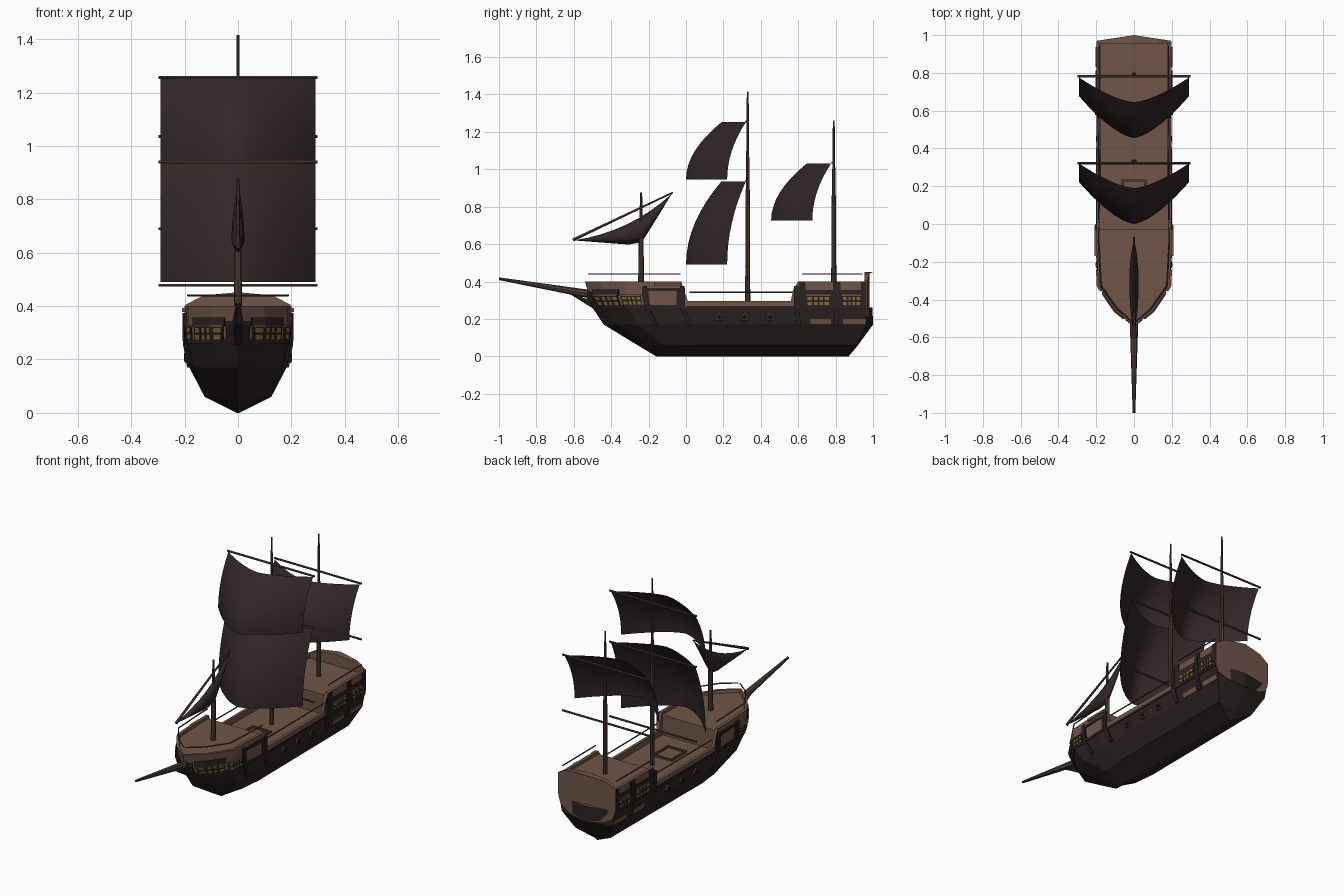
import bpy, bmesh, math
from mathutils import Vector

if "Cube" in bpy.data.objects:
    bpy.data.objects.remove(bpy.data.objects["Cube"])


def material(name, rgb):
    m = bpy.data.materials.new(name)
    m.diffuse_color = (*rgb, 1)
    m.use_nodes = True
    m.node_tree.nodes["Principled BSDF"].inputs["Base Color"].default_value = m.diffuse_color
    return m


DARK = material("dark hull", (0.025, 0.016, 0.017))
BROWN = material("brown planks", (0.165, 0.093, 0.067))
SPAR = material("spar wood", (0.08, 0.048, 0.037))
SAIL = material("dark sailcloth", (0.032, 0.020, 0.021))
GOLD = material("window gold", (0.24, 0.16, 0.03))
BLACK = material("port black", (0.008, 0.006, 0.006))


def finish(name, bm, mats, smooth=False):
    me = bpy.data.meshes.new(name)
    bmesh.ops.recalc_face_normals(bm, faces=bm.faces)
    for f in bm.faces:
        f.smooth = smooth
    bm.to_mesh(me)
    bm.free()
    for m in mats:
        me.materials.append(m)
    ob = bpy.data.objects.new(name, me)
    bpy.context.collection.objects.link(ob)
    return ob


def loft(name, rings, mats, closed=True, caps=True, smooth=False, top_mat=0):
    bm = bmesh.new()
    vs = [[bm.verts.new(p) for p in r] for r in rings]
    n = len(rings[0])
    for a, b in zip(vs, vs[1:]):
        for i in range(n if closed else n - 1):
            j = (i + 1) % n
            bm.faces.new((a[i], a[j], b[j], b[i]))
    if caps:
        bm.faces.new(vs[0])
        bm.faces.new(vs[-1]).material_index = top_mat
    return finish(name, bm, mats, smooth)


def rod(name, p, q, r0, r1, mat, sides=8):
    p, q = Vector(p), Vector(q)
    rot = (q - p).to_track_quat('Z', 'Y')
    ring = [Vector((math.cos(a), math.sin(a), 0)) for a in
            [2 * math.pi * i / sides for i in range(sides)]]
    return loft(name, [[c + rot @ (v * r) for v in ring] for c, r in ((p, r0), (q, r1))], [mat])


def box(name, lo, hi, mat):
    ring = [(lo[0], lo[1]), (hi[0], lo[1]), (hi[0], hi[1]), (lo[0], hi[1])]
    return loft(name, [[(x, y, z) for x, y in ring] for z in (lo[2], hi[2])], [mat])


# Hull waterlines: height, then half outline (y, x) from stem to stern
LEVELS = [
    (0.00, [(-.16, 0), (-.13, .004), (-.08, .004), (.05, .004), (.86, .004), (.87, 0)]),
    (0.06, [(-.26, 0), (-.21, .06), (-.12, .11), (.02, .125), (.91, .12), (.92, 0)]),
    (0.17, [(-.44, 0), (-.37, .085), (-.26, .165), (-.06, .182), (.965, .175), (1.0, 0)]),
    (0.26, [(-.50, 0), (-.43, .097), (-.31, .184), (-.1, .198), (.965, .193), (.997, 0)]),
    (0.33, [(-.54, 0), (-.46, .10), (-.33, .188), (-.1, .20), (.965, .195), (.997, 0)]),
    (0.46, [(-.54, 0), (-.46, .10), (-.33, .188), (-.1, .20), (.965, .195), (.997, 0)]),
]
TOP = LEVELS[-1][1]


def station(y):
    """Outline parameter for a y position"""
    for i in range(4):
        if y <= TOP[i + 1][0]:
            return i + max(0, (y - TOP[i][0]) / (TOP[i + 1][0] - TOP[i][0]))
    return 4.0


def skin(y, z, off=0.0):
    """Point on the right side of the hull, pushed out by off"""
    t = station(y)
    i = min(int(t), 3)
    for (z0, a), (z1, b) in zip(LEVELS, LEVELS[1:]):
        if z <= z1:
            k = (z - z0) / (z1 - z0)
            break
    p, q = [Vector(a[j]).lerp(Vector(b[j]), k) for j in (i, i + 1)]
    c, d = p.lerp(q, t - i), (q - p).normalized()
    return Vector((max(0, c.y + d.x * off), c.x - d.y * off, z))


def mirror(p):
    return Vector((-p[0], p[1], p[2]))


def stations(y0, y1):
    return [y0] + [s[0] for s in TOP[:5] if y0 + .004 < s[0] < y1 - .004] + [y1]


# Lower hull with main deck as its cap
rings = []
for z, half in LEVELS[:4]:
    pts = [Vector((x, y, z)) for y, x in half]
    rings.append(pts + [mirror(p) for p in pts[-2:0:-1]])
loft("hull", rings, [DARK, BROWN], top_mat=1)

# Bulwark walls, one continuous strip each side
tops = [(-.54, .4), (-.46, .4), (-.33, .4), (-.1, .4), (-.025, .4), (.01, .295),
        (.56, .295), (.575, .36), (.60, .4), (.965, .4)]
wall = [[skin(y, .26), skin(y, h), skin(y, h, -.018), skin(y, .26, -.018)] for y, h in tops]
loft("bulwark_right", wall, [BROWN])
loft("bulwark_left", [[mirror(p) for p in r] for r in wall], [BROWN])

# Raised decks fore and aft
for name, y0, y1 in (("forecastle", -.54, -.03), ("quarterdeck", .60, .965)):
    rings = []
    for z in (.255, .382):
        pts = [skin(y, z, -.006) for y in stations(y0, y1)]
        rings.append(pts + [mirror(p) for p in reversed(pts)])
    loft(name, rings, [BROWN])

# Stern board with peaked top
half = [(0, .165), (.12, .185), (.178, .215), (.196, .27), (.196, .405), (.13, .44), (0, .452)]
outline = half + [(-x, z) for x, z in half[-2:0:-1]]
loft("stern_board", [[(x, .955, z) for x, z in outline],
                     [(x, 1.0 - .03 * abs(x) / .196, z) for x, z in outline]], [BROWN])


# Plates that follow the hull sides
def plate(name, y0, y1, z0, z1, mat, off=.004):
    cols = stations(y0, y1)
    rows = [z0] + [z for z in (.26, .33) if z0 + .003 < z < z1 - .003] + [z1]
    for tag, f in (("right", Vector), ("left", mirror)):
        outer = [[f(skin(y, z, off)) for y in cols] for z in rows]
        inner = [[f(skin(y, z, -.001)) for y in cols] for z in rows]
        loft(name + "_" + tag, [o + n[::-1] for o, n in zip(outer, inner)], [mat])


for p in [(-.54, -.02, .26, .274), (-.54, -.505, .27, .345), (-.50, -.36, .325, .358),
          (-.235, -.20, .265, .362), (-.05, -.005, .265, .365), (-.21, -.04, .35, .365),
          (0, .58, .255, .268), (.58, .965, .255, .355), (.605, .64, .35, .4),
          (.785, .825, .35, .4), (.935, .965, .35, .4)]:
    plate("dark_timber", *p, DARK)
for p in [(.655, .77, .172, .20), (.835, .96, .172, .20)]:
    plate("brown_patch", *p, BROWN)
for y in (-.22, -.02, .59, .80):
    plate("hull_rib", y - .012, y + .012, .17, .375, DARK, .009)

# Lattice windows
for y0, y1, z0, z1 in [(-.49, -.375, .275, .318), (-.345, -.25, .278, .318),
                       (.65, .765, .275, .318), (.84, .93, .275, .318)]:
    plate("window_sill", y0 - .008, y1 + .008, z1 + .004, z1 + .012, BROWN, .009)
    plate("window_frame", y0 - .006, y1 + .006, z0 - .006, z1 + .004, DARK, .005)
    plate("window_glass", y0, y1, z0, z1, GOLD, .006)
    plate("window_bar", y0, y1, (z0 + z1) / 2 - .005, (z0 + z1) / 2 + .005, DARK, .008)
    for k in range(1, 4):
        y = y0 + (y1 - y0) * k / 4
        plate("window_mullion", y - .005, y + .005, z0, z1, DARK, .008)

# Round gun ports and side ledges
for s in (1, -1):
    for y in (.16, .30, .44):
        c = skin(y, .21)
        rod("gun_port", (s * (c.x - .02), c.y, .21), (s * (c.x + .012), c.y, .21), .025, .022, SPAR)
        rod("gun_muzzle", (s * c.x, c.y, .21), (s * (c.x + .014), c.y, .21), .015, .015, BLACK)
    box("side_ledge", (s * .203 - .007, -.17, .378), (s * .203 + .007, -.03, .392), BROWN)

# Thin hand rails
for y0, y1, z in ((-.53, -.03, .44), (.02, .58, .343), (.62, .945, .44)):
    pts = [skin(y, z, -.012) for y in stations(y0, y1)]
    for f in (Vector, mirror):
        for a, b in zip(pts, pts[1:]):
            rod("hand_rail", f(a), f(b), .004, .004, SPAR, 5)

# Hatch frame on the main deck
for s in (1, -1):
    box("hatch_side", (s * .06 - .006, .09, .255), (s * .06 + .006, .23, .272), SPAR)
    box("hatch_end", (-.066, .16 + s * .07 - .006, .255), (.066, .16 + s * .07 + .006, .271), SPAR)

# Masts, yards and bowsprit
for name, y, z0, z1, r in (("main_mast", .33, .25, 1.415, .014), ("mizzen_mast", .79, .37, 1.26, .014),
                           ("fore_mast", -.24, .37, .875, .016)):
    zm = z0 + (z1 - z0) * .55
    rod(name, (0, y, z0), (0, y, zm), r, r * .8, SPAR)
    rod(name + "_top", (0, y, zm), (0, y, z1), r * .7, r * .35, SPAR)
for y, z in ((.322, 1.256), (.322, .94), (.322, .478), (.782, 1.035), (.782, .69)):
    rod("yard", (-.298, y, z), (.298, y, z), .006, .006, SPAR, 6)
rod("bowsprit", (0, -.47, .325), (0, -1.0, .415), .024, .007, SPAR)
for s in (1, -1):
    rod("bow_knee", (0, -.49, .27), (s * .008, -.63, .345), .018, .006, DARK, 6)


# Square sails: bulge forward at the middle, swept further toward the foot
def square_sail(name, y, z0, z1):
    rings = []
    for k in range(9):
        v = k / 8
        sweep = 1 - (1 - v) ** 2
        mid, edge = y - .13 - .19 * sweep, y - .10 * sweep
        rings.append([(.29 * u, mid + (edge - mid) * abs(u) ** 1.5, z1 + (z0 - z1) * v)
                      for u in [i / 8 for i in range(-8, 9)]])
    loft(name, rings, [SAIL], closed=False, caps=False, smooth=True)


square_sail("main_topsail", .32, .945, 1.252)
square_sail("main_course", .32, .49, .936)
square_sail("mizzen_sail", .775, .725, 1.03)

# Slanted fore spar with its triangular, swelling sail
rod("fore_spar", (0, -.605, .622), (0, -.07, .876), .009, .005, SPAR, 6)
tack, peak, clew = Vector((0, -.60, .62)), Vector((0, -.075, .87)), Vector((0, -.245, .588))
rings = []
for k in range(9):
    u = k / 8
    bow = 4 * u * (1 - u)
    upper = tack.lerp(peak, u) - Vector((0, -.02, .04)) * bow
    lower = (tack.lerp(clew, u / .6) if u < .6 else clew.lerp(peak, (u - .6) / .4))
    lower = lower.lerp(upper, .04)
    ring = [lower.lerp(upper, i / 4) for i in range(5)]
    side = [Vector((.025 * bow * math.sin(math.pi * i / 4), 0, 0)) for i in range(5)]
    rings.append([p + d for p, d in zip(ring, side)] +
                 [p - d for p, d in zip(ring[3:0:-1], side[3:0:-1])])
loft("fore_sail", rings, [SAIL], smooth=True)
